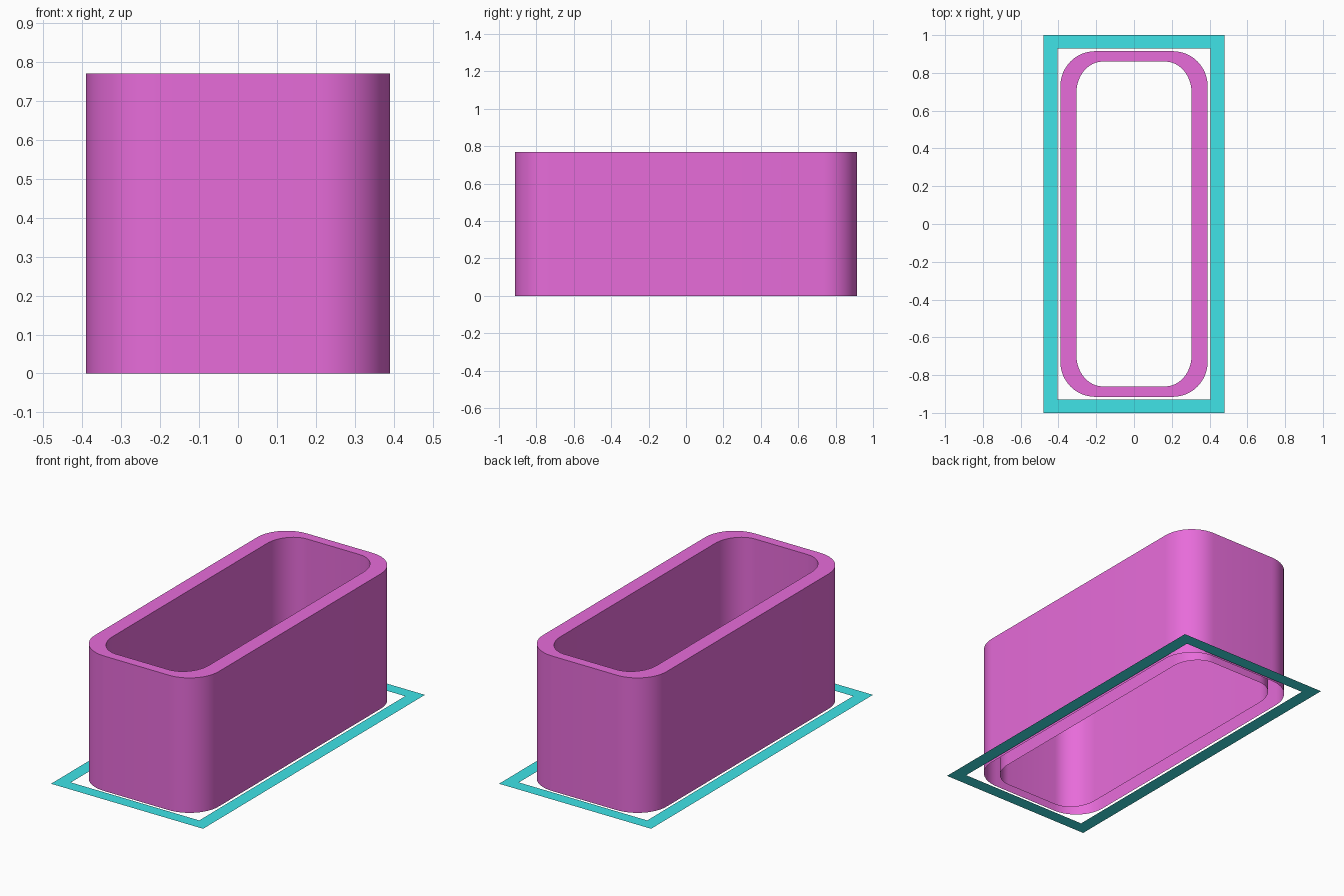
import bpy
from math import sin, cos, pi, radians

if "Cube" in bpy.data.objects:
    bpy.data.objects.remove(bpy.data.objects["Cube"])

HEIGHT = 0.77


def material(name, rgb):
    m = bpy.data.materials.new(name)
    m.diffuse_color = (*rgb, 1)
    m.use_nodes = True
    m.node_tree.nodes["Principled BSDF"].inputs["Base Color"].default_value = m.diffuse_color
    return m


def rounded_rect(hx, hy, rx, ry, z, seg=12):
    """Counter-clockwise loop with elliptical corners."""
    pts = []
    for k, (sx, sy) in enumerate([(1, 1), (-1, 1), (-1, -1), (1, -1)]):
        for i in range(seg + 1):
            a = (k + i / seg) * pi / 2
            pts.append((sx * (hx - rx) + rx * cos(a), sy * (hy - ry) + ry * sin(a), z))
    return pts


def rectangle(hx, hy):
    return [(hx, hy, 0), (-hx, hy, 0), (-hx, -hy, 0), (hx, -hy, 0)]


def loft(name, loops, mat):
    """Skin consecutive closed loops with quads, leaving both ends open."""
    n = len(loops[0])
    verts = [p for loop in loops for p in loop]
    faces = [(r * n + i, r * n + (i + 1) % n, (r + 1) * n + (i + 1) % n, (r + 1) * n + i)
             for r in range(len(loops) - 1) for i in range(n)]
    mesh = bpy.data.meshes.new(name)
    mesh.from_pydata(verts, [], faces)
    mesh.materials.append(mat)
    ob = bpy.data.objects.new(name, mesh)
    bpy.context.collection.objects.link(ob)
    return ob


# Double-walled sleeve: outer wall, top rim, inner wall, hollow underneath
outer = (0.39, 0.915, 0.185, 0.185)
inner = (0.305, 0.86, 0.14, 0.165)
sleeve = loft("sleeve",
              [rounded_rect(*outer, 0), rounded_rect(*outer, HEIGHT),
               rounded_rect(*inner, HEIGHT), rounded_rect(*inner, 0)],
              material("magenta", (0.8, 0.15, 0.7)))
bpy.context.view_layer.objects.active = sleeve
sleeve.select_set(True)
bpy.ops.object.shade_smooth_by_angle(angle=radians(30))

# Flat rectangular border lying on the ground around the sleeve
loft("base_border", [rectangle(0.48, 1.0), rectangle(0.405, 0.928)],
     material("cyan", (0.05, 0.77, 0.8)))
